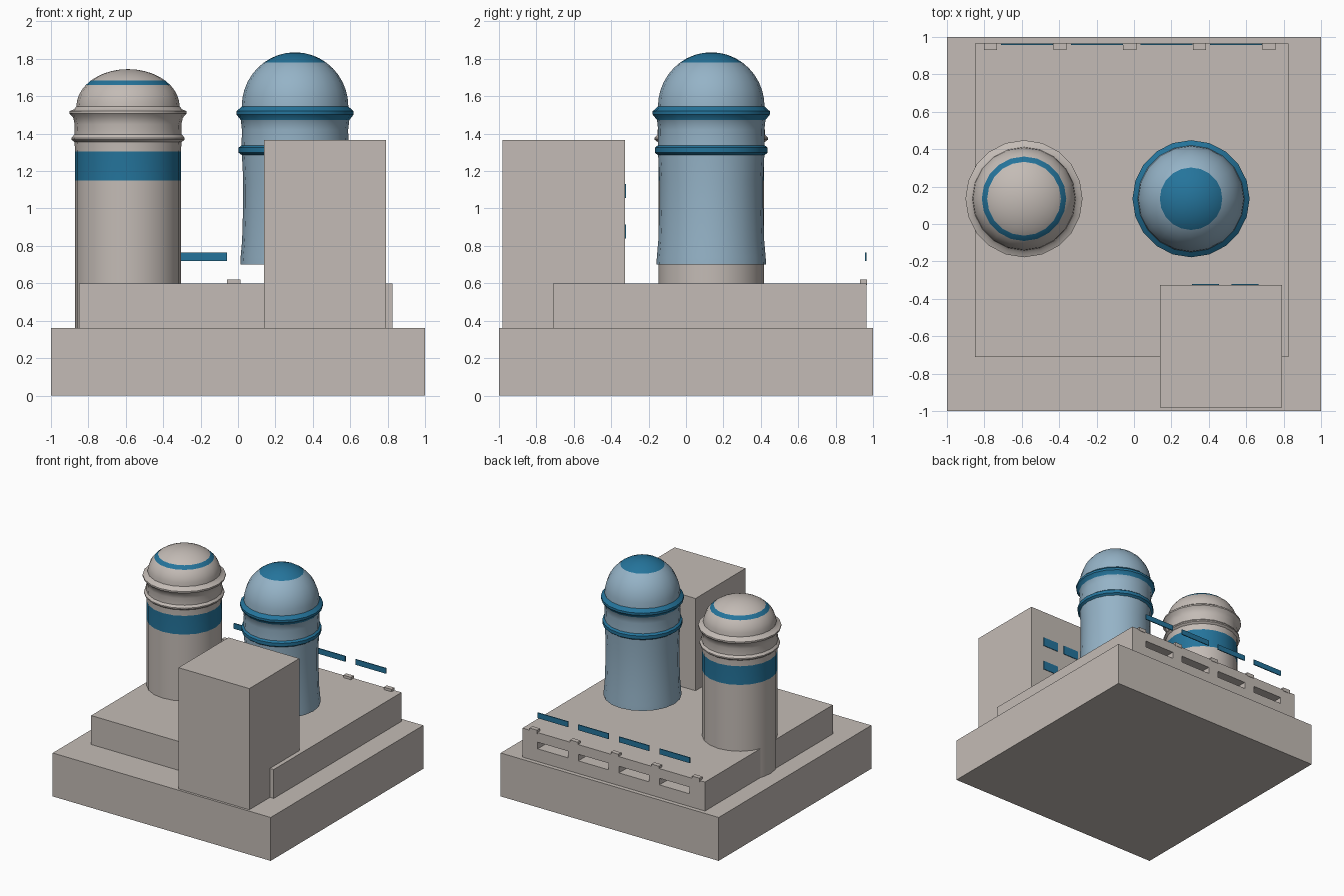
import bpy
import bmesh
from math import asin, sin, cos, pi, tau
from mathutils import Vector

if "Cube" in bpy.data.objects:
    bpy.data.objects.remove(bpy.data.objects["Cube"], do_unlink=True)


def material(name, rgb):
    mat = bpy.data.materials.new(name)
    mat.use_nodes = True
    mat.diffuse_color = (*rgb, 1)
    mat.node_tree.nodes["Principled BSDF"].inputs["Base Color"].default_value = (*rgb, 1)
    return mat


MATS = [material("warm grey stone", (0.55, 0.50, 0.465)),
        material("deep blue", (0.018, 0.175, 0.33)),
        material("pale blue", (0.30, 0.45, 0.57))]
STONE, BLUE, PALE = range(3)


def finish(name, bm, mats):
    bmesh.ops.recalc_face_normals(bm, faces=bm.faces)
    mesh = bpy.data.meshes.new(name)
    bm.to_mesh(mesh)
    bm.free()
    for m in mats:
        mesh.materials.append(m)
    obj = bpy.data.objects.new(name, mesh)
    bpy.context.collection.objects.link(obj)
    return obj


def boxes(name, spans, mat):
    """One object made of boxes, each given by its low and high corner."""
    bm = bmesh.new()
    for lo, hi in spans:
        lo, hi = Vector(lo), Vector(hi)
        verts = bmesh.ops.create_cube(bm, size=1)["verts"]
        bmesh.ops.scale(bm, vec=hi - lo, verts=verts)
        bmesh.ops.translate(bm, vec=(lo + hi) / 2, verts=verts)
    return finish(name, bm, [MATS[mat]])


def dome(radius, z0, height, stops):
    """Elliptical dome profile; each stop is (height where a colour ends, colour)."""
    points, a = [], 0
    for z_end, mat in stops:
        b = asin(min(1, (z_end - z0) / height))
        n = max(1, round((b - a) / 0.17))
        for i in range(1, n + 1):
            t = a + (b - a) * i / n
            points.append((radius * cos(t), z0 + height * sin(t), mat))
        a = b
    return points


def tower(name, centre, profile, sides=20):
    """Turn a profile of (radius, height, colour of the band below) into a capped solid."""
    bm = bmesh.new()
    rings = []
    for r, z, _ in profile[:-1]:
        rings.append([bm.verts.new((centre[0] + r * cos(tau * i / sides),
                                    centre[1] + r * sin(tau * i / sides), z))
                      for i in range(sides)])
    tip = bm.verts.new((*centre, profile[-1][1]))
    bm.faces.new(rings[0]).material_index = profile[0][2]
    for k in range(1, len(profile)):
        for i in range(sides):
            j = (i + 1) % sides
            low = rings[k - 1]
            if k < len(rings):
                face = bm.faces.new((low[i], low[j], rings[k][j], rings[k][i]))
            else:
                face = bm.faces.new((low[i], low[j], tip))
            face.material_index = profile[k][2]
    obj = finish(name, bm, MATS)
    bpy.ops.object.select_all(action="DESELECT")
    obj.select_set(True)
    bpy.context.view_layer.objects.active = obj
    bpy.ops.object.shade_smooth_by_angle(angle=pi / 5)
    return obj


# Ground slab, raised platform and tall block
boxes("ground_slab", [((-1, -1, 0), (1, 1, 0.36))], STONE)
platform = boxes("platform", [((-0.85, -0.71, 0.36), (0.825, 0.965, 0.6))], STONE)
boxes("tall_block", [((0.14, -0.98, 0.36), (0.79, -0.325, 1.365))], STONE)

# Four long slots in the back of the platform, with glass strips above them
MID, PITCH, WIDTH = -0.0125, 0.3725, 0.2775
bays = [MID + PITCH * (i - 1.5) for i in range(4)]
cutter = boxes("slot_cutter", [((x - WIDTH / 2, 0.77, 0.465), (x + WIDTH / 2, 1.05, 0.52))
                               for x in bays], STONE)
cutter.hide_render = True
mod = platform.modifiers.new("slots", "BOOLEAN")
mod.operation = "DIFFERENCE"
mod.solver = "EXACT"
mod.object = cutter
bpy.context.view_layer.objects.active = platform
bpy.ops.object.modifier_apply(modifier=mod.name)
bpy.data.objects.remove(cutter, do_unlink=True)

boxes("glass_strips", [((x - WIDTH / 2, 0.958, 0.72), (x + WIDTH / 2, 0.966, 0.765))
                       for x in bays], BLUE)

# Small teeth along the back edge of the platform
teeth = [MID + PITCH * k for k in range(-2, 3)]
boxes("edge_teeth", [((x - 0.045, 0.93, 0.59), (x + 0.025, 0.968, 0.62)) for x in teeth], STONE)

# Windows on the back of the tall block
boxes("block_windows", [((x, -0.326, z), (x + 0.145, -0.32, z + 0.075))
                        for x in (0.31, 0.52) for z in (0.84, 1.055)], BLUE)

# Stone tower with a blue band and a ringed dome
tower("stone_tower", (-0.588, 0.135), [
    (0.283, 0.36, STONE), (0.283, 1.15, STONE), (0.283, 1.305, BLUE),
    (0.286, 1.355, STONE), (0.303, 1.368, STONE), (0.303, 1.378, STONE),
    (0.287, 1.395, STONE), (0.285, 1.45, STONE), (0.293, 1.485, STONE),
    (0.313, 1.508, STONE), (0.313, 1.52, STONE), (0.29, 1.53, STONE),
    (0.276, 1.545, STONE),
] + dome(0.276, 1.545, 0.2, [(1.66, STONE), (1.685, BLUE), (1.745, STONE)]))

# Pale blue tower with two deep blue rings and a capped dome
tower("blue_tower", (0.305, 0.135), [
    (0.293, 0.70, PALE), (0.291, 0.74, PALE), (0.283, 0.83, PALE),
    (0.278, 1.0, PALE), (0.277, 1.15, PALE), (0.284, 1.285, PALE),
    (0.302, 1.298, BLUE), (0.302, 1.325, BLUE), (0.286, 1.337, BLUE),
    (0.284, 1.42, PALE), (0.290, 1.473, PALE), (0.313, 1.502, BLUE),
    (0.313, 1.52, BLUE), (0.285, 1.545, BLUE),
] + dome(0.285, 1.545, 0.29, [(1.78, PALE), (1.835, BLUE)]))
